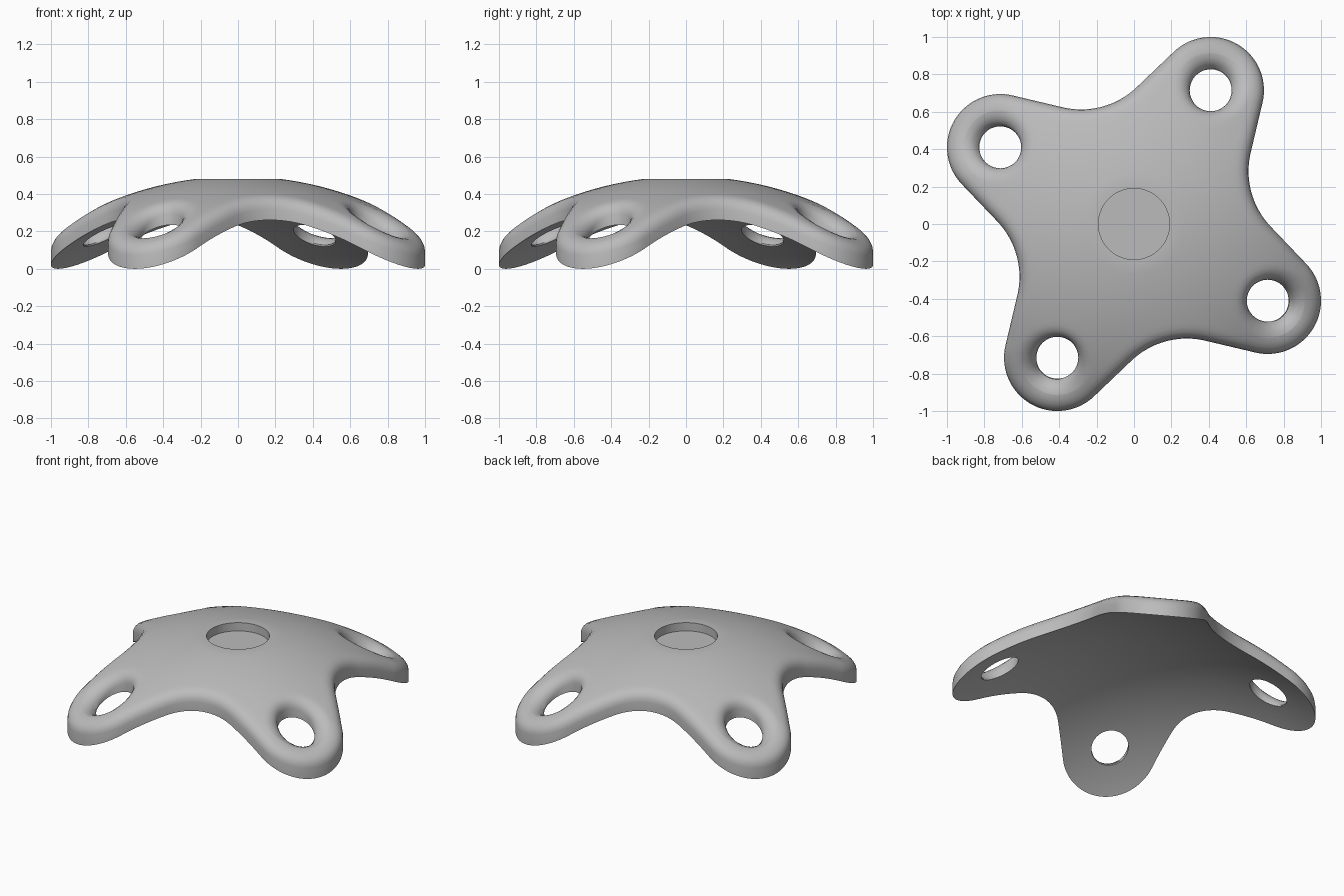
import bpy, bmesh, math
from mathutils import Vector, Matrix
from mathutils.geometry import delaunay_2d_cdt

if "Cube" in bpy.data.objects:
    bpy.data.objects.remove(bpy.data.objects["Cube"])

# Dimensions: four lobes with holes, joined by concave arcs, on a shallow dome
DOME = 1.8
FLAT = 0.23
TOP = 0.48
LOBE_R, HOLE_R, ARC_R = 0.285, 0.112, 0.43
FILLET = 0.08
RECESS_R, RECESS_DEPTH = 0.19, 0.055
LOBE = Vector((0.824, 0))
ARC = Vector((1, 1)).normalized() * 1.08
TIP = LOBE.x + LOBE_R
RINGS = (0.004, 0.016, 0.035, 0.06, 0.086)

# Straight tangent between lobe circle and concave arc
span = ARC - LOBE
ALPHA = math.atan2(span.y, span.x) - math.acos((LOBE_R + ARC_R) / span.length)
NORMAL = Vector((math.cos(ALPHA), math.sin(ALPHA)))
ALONG = Vector((-NORMAL.y, NORMAL.x))
LENGTH = span.dot(ALONG)


def polar(r, a):
    return Vector((r * math.cos(a), r * math.sin(a)))


def turn(p, k):
    return Matrix.Rotation(k * math.pi / 2, 2) @ p


def dome(r):
    return math.sqrt(DOME ** 2 - r * r)


def top_z(r):
    return dome(max(r, FLAT)) - dome(FLAT) + TOP


def edges_near(p):
    """(distance, inward direction) for the outline and the hole, in one lobe's frame."""
    k = round(math.atan2(p.y, p.x) / (math.pi / 2))
    q = turn(p, -k)
    q.y = abs(q.y)
    rel = q - LOBE
    s = rel.dot(ALONG)
    if s < 0:
        outer = (LOBE_R - rel.length, -rel.normalized())
    elif s < LENGTH:
        outer = (LOBE_R - rel.dot(NORMAL), -NORMAL)
    else:
        outer = ((q - ARC).length - ARC_R, (q - ARC).normalized())
    return q, (outer, (rel.length - HOLE_R, rel.normalized()))


def fillet_z(p):
    """Dome height, lowered by a rolled fillet along the outline and hole."""
    q, near = edges_near(p)
    r = q.length
    grad = q * (-1 / dome(r)) if r > FLAT else Vector((0, 0))
    drop = 0
    for d, inward in near:
        d = max(d, 0)
        s = grad.dot(inward)
        w = math.sqrt(1 + s * s)
        if d < FILLET * (1 - s / w):
            ball = s * FILLET - FILLET * w + math.sqrt(max(0, FILLET ** 2 - (FILLET - d) ** 2))
            drop = max(drop, s * d - ball)
    return max(top_z(r) - drop, bottom_z(r) + 0.008)


def bottom_z(r):
    return dome(min(r, TIP)) - dome(TIP)


# Outline of half a lobe as (point, inward normal)
half = []
for i in range(19):
    n = polar(1, ALPHA * i / 18)
    half.append((LOBE + n * LOBE_R, -n))
for i in range(1, 6):
    half.append((LOBE + NORMAL * LOBE_R + ALONG * LENGTH * i / 6, -NORMAL))
start, end = ALPHA + math.pi, 1.25 * math.pi
for i in range(11):
    n = polar(1, start + (end - start) * i / 10)
    half.append((ARC + n * ARC_R, n))
flip = Matrix(((1, 0), (0, -1)))
lobe = [(flip @ p, flip @ n) for p, n in reversed(half[1:])] + half[:-1]
outline = [(turn(p, k), turn(n, k)) for k in range(4) for p, n in lobe]

# Flat plan: constrained loops plus free interior points
points, constraints = [], []


def add_loop(loop):
    base = len(points)
    points.extend(loop)
    constraints.extend((base + i, base + (i + 1) % len(loop)) for i in range(len(loop)))


def circle(r, n):
    return [polar(r, 2 * math.pi * i / n) for i in range(n)]


add_loop([p for p, n in outline])
for d in RINGS:
    add_loop([p + n * d for p, n in outline])
for k in range(4):
    center = turn(LOBE, k)
    for d in (0,) + RINGS:
        add_loop([center + p for p in circle(HOLE_R + d, 48)])
    for p in circle(HOLE_R + 0.116, 48):
        if edges_near(center + p)[1][0][0] > 0.1:
            points.append(center + p)
for r in (RECESS_R, FLAT):
    add_loop(circle(r, 72))
for i in range(1, 24):
    r = i * 0.045
    if min(abs(r - RECESS_R), abs(r - FLAT)) < 0.015:
        continue
    for p in circle(r, 24 if r < RECESS_R else 72):
        _, (outer, hole) = edges_near(p)
        if outer[0] > 0.105 and hole[0] > 0.14:
            points.append(p)

verts, _, faces, *_ = delaunay_2d_cdt(points, constraints, [], 0, 1e-5)

# Plate: keep the faces inside, extrude, then shape both skins
bm = bmesh.new()
plan = [bm.verts.new((v.x, v.y, 0)) for v in verts]
for f in faces:
    mid = sum((Vector(verts[i]) for i in f), Vector((0, 0))) / len(f)
    if all(d > 0 for d, _ in edges_near(mid)[1]):
        bm.faces.new([plan[i] for i in f])
bmesh.ops.delete(bm, geom=[v for v in bm.verts if not v.link_faces], context='VERTS')
lower = list(bm.verts)
result = bmesh.ops.extrude_face_region(bm, geom=list(bm.faces))["geom"]
upper = [g for g in result if isinstance(g, bmesh.types.BMVert)]
top_faces = [g for g in result if isinstance(g, bmesh.types.BMFace)]
for v in lower:
    v.co.z = bottom_z(v.co.xy.length)
for v in upper:
    v.co.z = fillet_z(v.co.xy)

# Round recess in the flat crown
floor = [f for f in top_faces if f.calc_center_median().xy.length < RECESS_R]
sunk = bmesh.ops.extrude_face_region(bm, geom=floor)["geom"]
bmesh.ops.translate(bm, vec=(0, 0, -RECESS_DEPTH),
                    verts=[g for g in sunk if isinstance(g, bmesh.types.BMVert)])
old = [f for f in floor if f.is_valid]
if old:
    bmesh.ops.delete(bm, geom=old, context='FACES')
bmesh.ops.recalc_face_normals(bm, faces=list(bm.faces))
bm.transform(Matrix.Rotation(math.atan2(0.715, 0.41), 4, 'Z'))

mesh = bpy.data.meshes.new("domed_plate")
bm.to_mesh(mesh)
bm.free()
plate = bpy.data.objects.new("domed_plate", mesh)
bpy.context.collection.objects.link(plate)

# Plain grey finish
grey = bpy.data.materials.new("light_grey")
grey.use_nodes = True
grey.diffuse_color = (0.5, 0.5, 0.5, 1)
grey.node_tree.nodes["Principled BSDF"].inputs["Base Color"].default_value = (0.5, 0.5, 0.5, 1)
mesh.materials.append(grey)

bpy.ops.object.select_all(action='DESELECT')
plate.select_set(True)
bpy.context.view_layer.objects.active = plate
bpy.ops.object.shade_smooth_by_angle(angle=math.radians(40))
